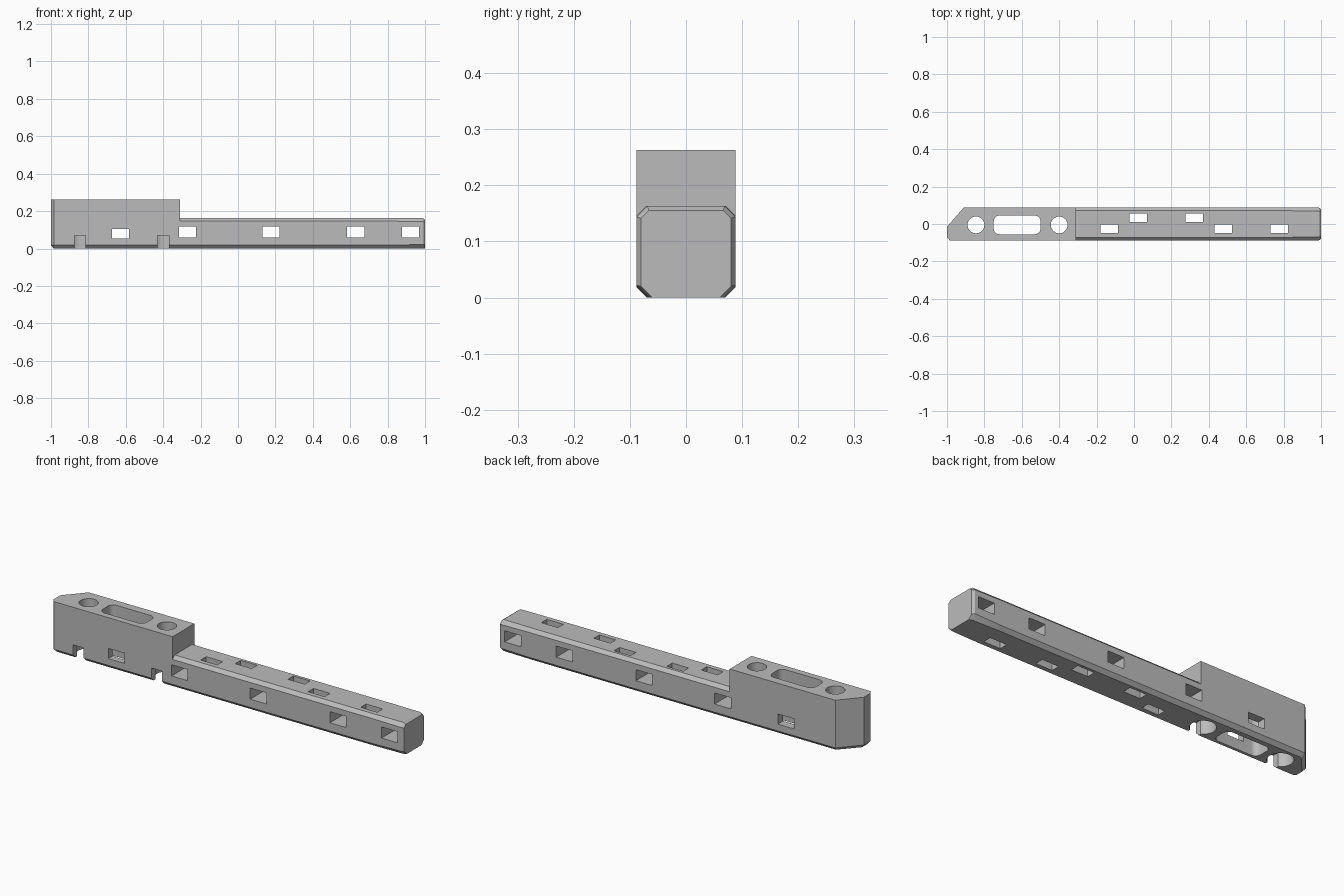
import bpy, bmesh, math

if "Cube" in bpy.data.objects:
    bpy.data.objects.remove(bpy.data.objects["Cube"], do_unlink=True)

grey = bpy.data.materials.new("light_grey_plastic")
grey.use_nodes = True
colour = (0.5, 0.5, 0.5, 1)
grey.diffuse_color = colour
grey.node_tree.nodes["Principled BSDF"].inputs["Base Color"].default_value = colour


def loft(name, rings):
    """Solid through equal-length closed rings, capped at both ends."""
    bm = bmesh.new()
    loops = [[bm.verts.new(p) for p in ring] for ring in rings]
    n = len(loops[0])
    for a, b in zip(loops, loops[1:]):
        for i in range(n):
            j = (i + 1) % n
            bm.faces.new((a[i], a[j], b[j], b[i]))
    bm.faces.new(loops[0])
    bm.faces.new(loops[-1])
    bmesh.ops.recalc_face_normals(bm, faces=bm.faces)
    mesh = bpy.data.meshes.new(name)
    bm.to_mesh(mesh)
    bm.free()
    mesh.materials.append(grey)
    obj = bpy.data.objects.new(name, mesh)
    bpy.context.collection.objects.link(obj)
    return obj


def combine(target, other, operation):
    mod = target.modifiers.new(operation, "BOOLEAN")
    mod.operation, mod.object, mod.solver = operation, other, "EXACT"
    bpy.context.view_layer.objects.active = target
    bpy.ops.object.modifier_apply(modifier=mod.name)
    bpy.data.objects.remove(other, do_unlink=True)


def prism(outline, z0, z1):
    return loft("cutter", [[(x, y, z) for x, y in outline] for z in (z0, z1)])


def cut_box(x0, x1, y0, y1, z0, z1):
    combine(body, prism([(x0, y0), (x1, y0), (x1, y1), (x0, y1)], z0, z1), "DIFFERENCE")


def cut_round(x, y, r, z0, z1, dx=0, dy=0):
    """Round hole, or a rounded slot when the corner centres are spread by dx, dy."""
    pts = []
    for k, (sx, sy) in enumerate(((1, 1), (-1, 1), (-1, -1), (1, -1))):
        for i in range(9 if dx else 8):
            a = (k + i / 8) * math.pi / 2
            pts.append((x + sx * dx + r * math.cos(a), y + sy * dy + r * math.sin(a)))
    combine(body, prism(pts, z0, z1), "DIFFERENCE")


def section(x, w, top, c_top, c_low):
    """Eight-sided bar section with chamfered corners."""
    half = [(w - c_low, 0), (w, c_low), (w, top - c_top), (w - c_top, top)]
    return [(x, y, z) for y, z in half] + [(x, -y, z) for y, z in reversed(half)]


# Mounting block with angled end and chamfered foot
W, TOP = 0.088, 0.163
plan = [(-0.31, -W), (-0.31, W), (-0.91, W), (-1, -0.015), (-1, -0.07), (-0.985, -W)]
foot = [(-0.31, -0.07), (-0.31, 0.07), (-0.902, 0.07), (-0.985, -0.022),
        (-0.985, -0.062), (-0.977, -0.07)]
body = loft("mounting_bar", [[(x, y, z) for x, y in ring]
                             for ring, z in ((foot, 0), (plan, 0.018), (plan, 0.263))])

# Long bar with bevelled tip
bar = loft("bar", [section(-0.4, W, TOP, 0.017, 0.018),
                   section(0.835, W, TOP, 0.017, 0.018),
                   section(0.988, W, TOP, 0.019, 0.022),
                   section(1, 0.08, 0.155, 0.014, 0.02)])
combine(body, bar, "UNION")

# Bolt holes, wider sockets below and front notches
for x in (-0.845, -0.4):
    cut_round(x, -0.005, 0.045, -0.1, 0.4)
    cut_round(x, -0.005, 0.06, -0.1, 0.07)
    cut_box(x - 0.03, x + 0.03, -0.2, -0.005, -0.1, 0.07)

# Rounded slot through the block
cut_round(-0.625, -0.005, 0.03, -0.1, 0.4, 0.095, 0.02)

# Windows through the sides
cut_box(-0.675, -0.583, -0.2, 0.2, 0.053, 0.105)
for x in (-0.27, 0.177, 0.63, 0.923):
    cut_box(x - 0.046, x + 0.046, -0.2, 0.2, 0.06, 0.117)

# Staggered windows through the top
for x, y in ((-0.132, -0.025), (0.023, 0.034), (0.323, 0.034), (0.478, -0.025), (0.777, -0.025)):
    cut_box(x - 0.047, x + 0.047, y - 0.022, y + 0.022, -0.1, 0.4)

body.select_set(True)
bpy.context.view_layer.objects.active = body
bpy.ops.object.shade_smooth_by_angle(angle=math.radians(25))
